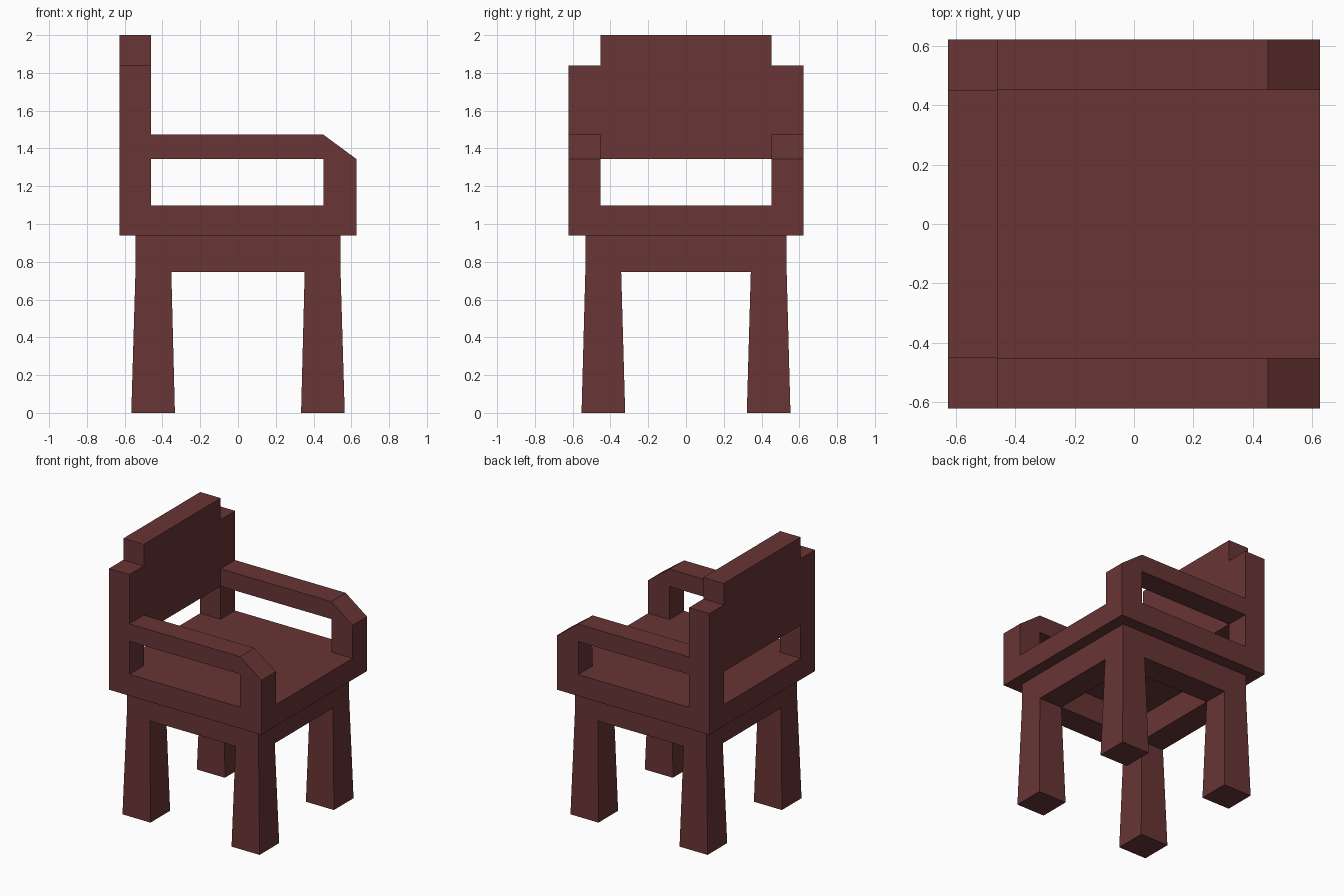
import bpy
import bmesh

cube = bpy.data.objects.get("Cube")
if cube:
    bpy.data.objects.remove(cube, do_unlink=True)

wood = bpy.data.materials.new("dark red wood")
wood.use_nodes = True
colour = (0.138, 0.035, 0.035, 1)
wood.diffuse_color = colour
wood.node_tree.nodes["Principled BSDF"].inputs["Base Color"].default_value = colour

# Overall half sizes and shared levels
HX, HY = 0.628, 0.622
IN = 0.452                       # inner edge of arms and posts
BACK = -0.46                     # front face of the backrest
APRON, SEAT, TOP = 0.745, 0.938, 1.097
ARM_LOW, ARM_TOP = 1.343, 1.473


def loft(name, rings):
    """Closed solid through rings of equal vertex count."""
    bm = bmesh.new()
    loops = [[bm.verts.new(p) for p in ring] for ring in rings]
    n = len(loops[0])
    for a, b in zip(loops, loops[1:]):
        for i in range(n):
            j = (i + 1) % n
            bm.faces.new((a[i], a[j], b[j], b[i]))
    bm.faces.new(loops[0][::-1])
    bm.faces.new(loops[-1])
    bmesh.ops.recalc_face_normals(bm, faces=bm.faces)
    mesh = bpy.data.meshes.new(name)
    bm.to_mesh(mesh)
    bm.free()
    mesh.materials.append(wood)
    obj = bpy.data.objects.new(name, mesh)
    bpy.context.collection.objects.link(obj)
    return obj


def rect(x0, x1, y0, y1, z):
    return [(x0, y0, z), (x1, y0, z), (x1, y1, z), (x0, y1, z)]


def box(name, x0, x1, y0, y1, z0, z1):
    return loft(name, [rect(x0, x1, y0, y1, z) for z in (z0, z1)])


# Seat slab
box("seat", -HX, HX, -HY, HY, SEAT, TOP)

# Backrest: stepped panel standing on two posts
half = [(IN, ARM_LOW), (IN, TOP), (HY, TOP), (HY, 1.84), (IN, 1.84), (IN, 2.0)]
outline = half + [(-y, z) for y, z in reversed(half)]
loft("backrest", [[(x, y, z) for y, z in outline] for x in (-HX, BACK)])

# Armrests: rail with a chamfered front post
arm = [(BACK, ARM_TOP), (IN, ARM_TOP), (HX, ARM_LOW), (HX, TOP),
       (IN, TOP), (IN, ARM_LOW), (BACK, ARM_LOW)]
for side, s in (("right", -1), ("left", 1)):
    loft(side + "_armrest", [[(x, s * y, z) for x, z in arm] for y in (IN, HY)])

# Apron rails, leaving the underside hollow
AX, AY, BX, BY = 0.543, 0.533, 0.353, 0.343
for s, side, end in ((-1, "right", "back"), (1, "left", "front")):
    box(side + "_apron", -BX, BX, *sorted((s * BY, s * AY)), APRON, SEAT)
    box(end + "_apron", *sorted((s * BX, s * AX)), -BY, BY, APRON, SEAT)

# Legs: straight blocks at the apron, flaring towards the floor
for sx, end in ((-1, "back"), (1, "front")):
    for sy, side in ((-1, "right"), (1, "left")):
        loft(f"{end}_{side}_leg", [
            rect(sx * 0.334, sx * 0.565, sy * 0.322, sy * 0.553, 0),
            rect(sx * BX, sx * AX, sy * BY, sy * AY, APRON),
            rect(sx * BX, sx * AX, sy * BY, sy * AY, SEAT)])
